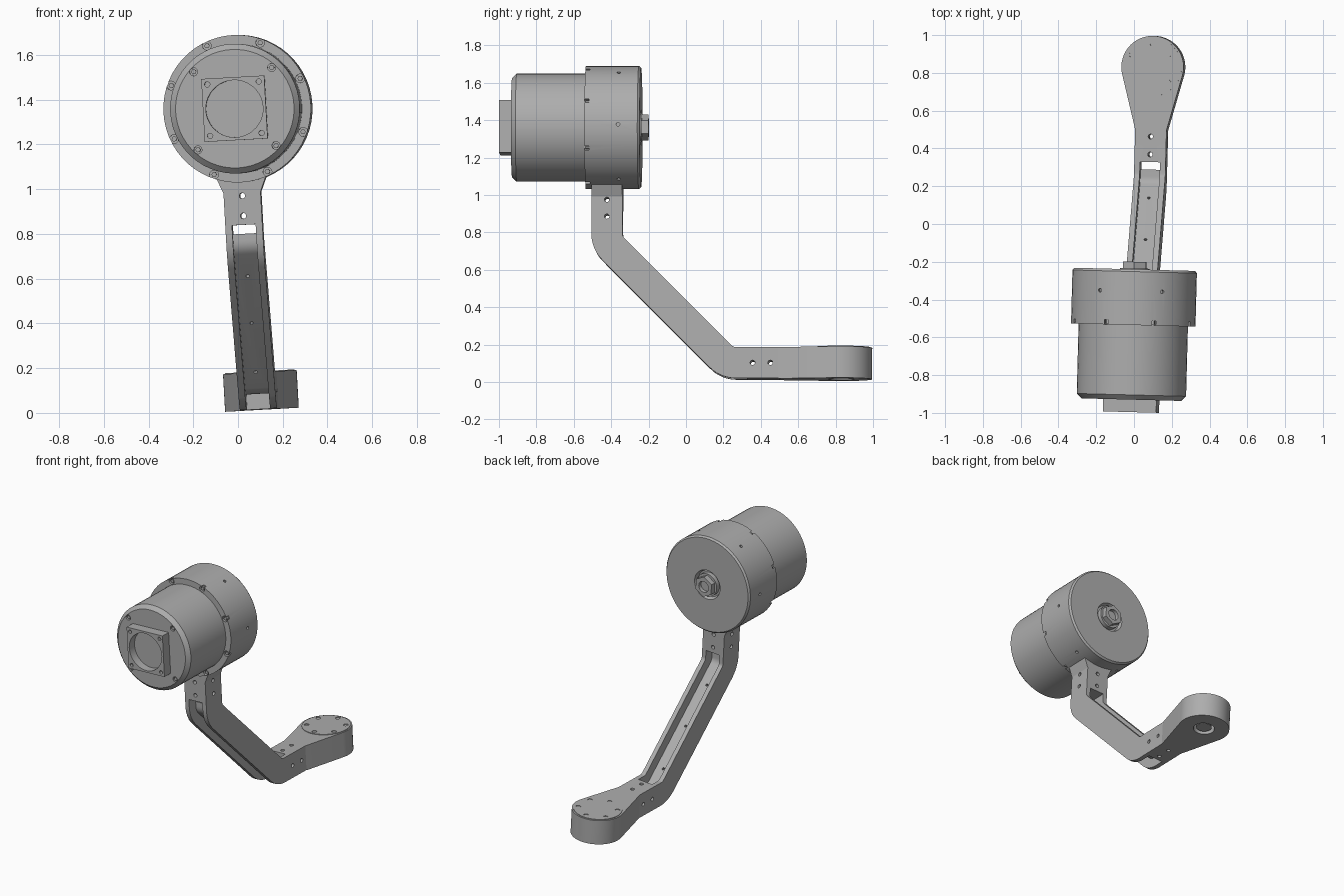
import bpy, bmesh, math
from mathutils import Matrix, Vector

cube = bpy.data.objects.get("Cube")
if cube:
    bpy.data.objects.remove(cube, do_unlink=True)

grey = bpy.data.materials.new("metal_grey")
grey.use_nodes = True
GREY = (0.42, 0.42, 0.42, 1)
grey.diffuse_color = GREY
grey.node_tree.nodes["Principled BSDF"].inputs["Base Color"].default_value = GREY

AXIS_Z = 1.36                      # height of the motor axis
PIVOT = Vector((0, -0.385, AXIS_Z))
parts = []


def to_object(name, bm):
    bmesh.ops.recalc_face_normals(bm, faces=bm.faces)
    mesh = bpy.data.meshes.new(name)
    bm.to_mesh(mesh)
    bm.free()
    mesh.materials.append(grey)
    obj = bpy.data.objects.new(name, mesh)
    bpy.context.collection.objects.link(obj)
    return obj


def prism(name, pts, axis, lo, hi):
    """Extrude a flat outline along x (y,z points), y (x,z) or z (x,y)."""
    place = {"x": lambda p, d: (d, *p), "y": lambda p, d: (p[0], d, p[1]),
             "z": lambda p, d: (*p, d)}[axis]
    bm = bmesh.new()
    ends = [[bm.verts.new(place(p, d)) for p in pts] for d in (lo, hi)]
    for ring in ends:
        bm.faces.new(ring)
    for i in range(len(pts)):
        bm.faces.new((ends[0][i - 1], ends[0][i], ends[1][i], ends[1][i - 1]))
    return to_object(name, bm)


def circle(cx, cy, r, n=16, start=0.0):
    return [(cx + r * math.cos(start + math.tau * i / n),
             cy + r * math.sin(start + math.tau * i / n)) for i in range(n)]


def lathe(name, profile, n=56):
    """Revolve (y, radius) points about the motor axis and cap the ends."""
    bm = bmesh.new()
    rings = [[bm.verts.new((x, y, z)) for x, z in circle(0, AXIS_Z, r, n)]
             for y, r in profile]
    for a, b in zip(rings, rings[1:]):
        for i in range(n):
            bm.faces.new((a[i - 1], a[i], b[i], b[i - 1]))
    bm.faces.new(rings[0])
    bm.faces.new(rings[-1])
    return to_object(name, bm)


def strip(path, half):
    """Outline of a band of constant thickness that follows a path."""
    path = [Vector(p) for p in path]
    left, right = [], []
    for i, p in enumerate(path):
        a = (p - path[i - 1]).normalized() if i else None
        b = (path[i + 1] - p).normalized() if i + 1 < len(path) else None
        a, b = a or b, b or a
        t = (a + b).normalized()
        off = Vector((-t.y, t.x)) * half / t.dot(a)
        left.append(tuple(p + off))
        right.append(tuple(p - off))
    return left + right[::-1]


def rounded(path, d, steps=6):
    """Replace the inner corners of a path with short curves."""
    path = [Vector(p) for p in path]
    out = [path[0]]
    for a, p, b in zip(path, path[1:], path[2:]):
        s, e = p + (a - p).normalized() * d, p + (b - p).normalized() * d
        for k in range(steps + 1):
            t = k / steps
            out.append(s * (1 - t) ** 2 + p * 2 * t * (1 - t) + e * t * t)
    return out + [path[-1]]


def carve(obj, cutters):
    """Subtract the cutters and bake the result."""
    for c in cutters:
        c.hide_render = True
        mod = obj.modifiers.new("cut", "BOOLEAN")
        mod.operation, mod.solver, mod.object = "DIFFERENCE", "EXACT", c
    bpy.context.view_layer.update()
    deps = bpy.context.evaluated_depsgraph_get()
    mesh = bpy.data.meshes.new_from_object(obj.evaluated_get(deps))
    obj.modifiers.clear()
    obj.data = mesh
    for c in cutters:
        bpy.data.objects.remove(c, do_unlink=True)


def polar(radius, count, start_deg):
    return circle(0, AXIS_Z, radius, count, math.radians(start_deg))


# Bent arm: square bar opened by a long slot, with cross-drilled ends
POST_Y, FOOT_Z, HALF = -0.42, 0.097, 0.083
bend = [(POST_Y, 0.74), (0.223, FOOT_Z)]
arm = prism("arm", strip(rounded([(POST_Y, 1.06), *bend, (0.5, FOOT_Z)], 0.05), HALF),
            "x", -HALF, HALF)
cuts = [prism("slot", strip([(POST_Y, 0.84), *bend, (0.33, FOOT_Z)], 0.12),
              "x", -0.053, 0.053)]
for z in (0.88, 0.97):
    cuts.append(prism("hole", circle(POST_Y, z, 0.013), "x", -0.2, 0.2))
    cuts.append(prism("hole", circle(0, z, 0.013), "y", -0.6, -0.2))
for y in (0.36, 0.455):
    cuts.append(prism("hole", circle(y, FOOT_Z, 0.013), "x", -0.2, 0.2))
    cuts.append(prism("hole", circle(0, y + 0.01, 0.013), "z", -0.1, 0.3))
carve(arm, cuts)

# Web inside the slot, with three small holes square to the slope
web = prism("arm_web", strip(rounded([(POST_Y, 0.80), *bend, (0.29, FOOT_Z)], 0.03), 0.014),
            "x", -0.055, 0.055)
cuts = []
for z in (0.19, 0.41, 0.62):
    c = prism("hole", circle(0, 0, 0.008, 12), "z", -0.05, 0.05)
    c.data.transform(Matrix.Translation((0, 0.32 - z, z))
                     @ Matrix.Rotation(math.radians(-45), 4, "X"))
    cuts.append(c)
carve(web, cuts)

# Flared neck where the arm meets the motor
neck = prism("arm_neck", [(-HALF, 0.985), (HALF, 0.985), (0.11, 1.05), (-0.11, 1.05)],
             "y", POST_Y - HALF + 0.001, POST_Y + HALF - 0.001)

# Teardrop end with a recessed bearing below and a screwed lid above
END_Y, END_R = 0.833, 0.165
sweep = [math.radians(-14 + 208 * i / 36) for i in range(37)]
tear = [(END_R * math.cos(a), END_Y + END_R * math.sin(a)) for a in sweep]
end = prism("arm_end", [(-HALF, 0.5), (HALF, 0.5)] + tear, "z", 0.012, 0.18)
carve(end, [prism("recess", circle(0, END_Y, 0.068, 32), "z", -0.1, 0.07)])
bearing = lathe("bearing", [(0.022, 0.03), (0.022, 0.05), (0.08, 0.05), (0.08, 0.03)], 32)
bearing.data.transform(Matrix.Translation((0, END_Y, 0))
                       @ Matrix(((1, 0, 0, 0), (0, 0, 1, -AXIS_Z), (0, 1, 0, 0), (0, 0, 0, 1))))
lid = prism("end_lid", circle(0, END_Y, 0.155, 40), "z", 0.170, 0.184)
carve(lid, [prism("hole", circle(x, y, 0.016, 12), "z", 0.174, 0.3)
            for x, y in circle(0, END_Y, 0.125, 6, math.pi / 6)])

# Rear motor housing: bolt notches on its rim and small radial holes
housing = lathe("rear_housing", [(-0.535, 0.2), (-0.535, 0.33), (-0.252, 0.33), (-0.24, 0.32),
                                 (-0.24, 0.1), (-0.265, 0.09), (-0.265, 0.03)])
cuts = [prism("notch", circle(x, z, 0.02, 12), "y", -0.6, -0.51)
        for x, z in polar(0.313, 8, 22.5)]
for k in range(6):
    c = prism("hole", circle(0, -0.355, 0.01, 12), "z", 0.315, 0.4)
    c.data.transform(Matrix.Translation((0, 0, AXIS_Z))
                     @ Matrix.Rotation(math.radians(30 + 60 * k), 4, "Y"))
    cuts.append(c)
carve(housing, cuts)
for i, (x, z) in enumerate(polar(0.312, 8, 22.5)):
    prism(f"rim_bolt_{i + 1}", circle(x, z, 0.012, 6), "y", -0.53, -0.505)

# Front motor can with four screw holes
can = lathe("front_can", [(-0.93, 0.14), (-0.93, 0.265), (-0.905, 0.29),
                          (-0.53, 0.29), (-0.53, 0.2)])
carve(can, [prism("hole", circle(x, z, 0.018, 12), "y", -1, -0.905)
            for x, z in polar(0.247, 4, 45)])
for i, (x, z) in enumerate(polar(0.247, 4, 45)):
    prism(f"can_screw_{i + 1}", circle(x, z, 0.012, 6), "y", -0.926, -0.9)

# Square connector plate with a round opening
plate = prism("front_plate", polar(0.141 * math.sqrt(2), 4, 45), "y", -0.996, -0.925)
carve(plate, [prism("opening", polar(0.128, 40, 0), "y", -1.1, -0.94)]
      + [prism("hole", circle(x, z, 0.012, 12), "y", -1.1, -0.975)
         for x, z in polar(0.163, 4, 45)])

# Shaft collar and hexagonal hollow nut at the back
lathe("shaft_collar", [(-0.27, 0.03), (-0.27, 0.078), (-0.235, 0.078), (-0.235, 0.03)], 32)
nut = prism("shaft_nut", polar(0.07, 6, 30), "y", -0.25, -0.2)
carve(nut, [prism("bore", polar(0.038, 24, 0), "y", -0.225, -0.1)])

# Shade everything, then lean the whole assembly slightly
lean = (Matrix.Translation(PIVOT) @ Matrix.Rotation(math.radians(-1.5), 4, "Z")
        @ Matrix.Rotation(math.radians(-3.2), 4, "Y") @ Matrix.Translation(-PIVOT))
bpy.ops.object.select_all(action="DESELECT")
for obj in bpy.context.scene.objects:
    if obj.type == "MESH" and obj.data.materials and obj.data.materials[0] == grey:
        obj.data.transform(lean)
        obj.select_set(True)
        bpy.context.view_layer.objects.active = obj
bpy.ops.object.shade_smooth_by_angle(angle=math.radians(30))
